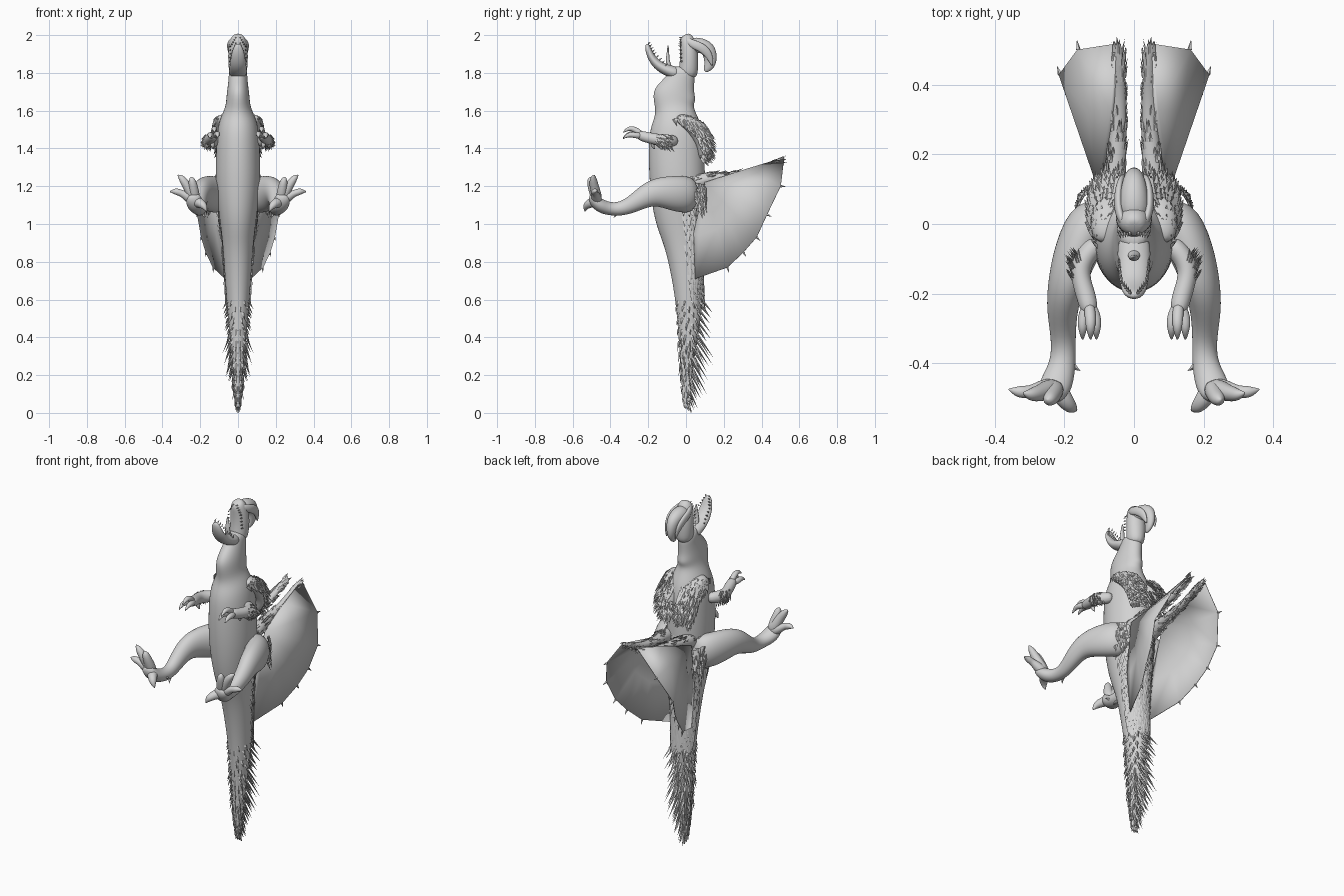
import bpy, math, random
from mathutils import Vector as V

random.seed(4)
if "Cube" in bpy.data.objects:
    bpy.data.objects.remove(bpy.data.objects["Cube"])

skin = bpy.data.materials.new("pale grey skin")
skin.use_nodes = True
grey = (0.65, 0.65, 0.65, 1)
skin.diffuse_color = grey
skin.node_tree.nodes["Principled BSDF"].inputs["Base Color"].default_value = grey


def make(name, verts, faces, mirror=False, smooth=True):
    mesh = bpy.data.meshes.new(name)
    mesh.from_pydata(verts, [], faces)
    mesh.materials.append(skin)
    ob = bpy.data.objects.new(name, mesh)
    bpy.context.collection.objects.link(ob)
    if mirror:
        ob.modifiers.new("Mirror", 'MIRROR').use_mirror_merge = False
    if smooth:
        mesh.shade_smooth()
        sub = ob.modifiers.new("Smooth", 'SUBSURF')
        sub.levels = sub.render_levels = 2
    return ob


def loft(name, stations, mirror=False, sides=12):
    """Skin elliptical rings (x, y, z, side radius, depth radius) along a path."""
    pts = [V(s[:3]) for s in stations]
    verts, faces = [], []
    for i, s in enumerate(stations):
        t = (pts[min(i + 1, len(pts) - 1)] - pts[max(i - 1, 0)]).normalized()
        ref = V((1, 0, 0)) if abs(t.x) < 0.85 else V((0, 1, 0))
        side = (ref - t * ref.dot(t)).normalized()
        up = t.cross(side)
        for k in range(sides):
            a = math.tau * k / sides
            verts.append(pts[i] + side * math.cos(a) * s[3] + up * math.sin(a) * s[-1])
    for i in range(len(pts) - 1):
        for k in range(sides):
            a, b = i * sides + k, i * sides + (k + 1) % sides
            faces.append((a, b, b + sides, a + sides))
    faces.append(tuple(reversed(range(sides))))
    faces.append(tuple(range(len(verts) - sides, len(verts))))
    return make(name, verts, faces, mirror)


def spikes(name, items, mirror=True, flat=0.4):
    """Flattened four-sided blades: (base, direction, length, width)."""
    verts, faces = [], []
    for base, d, length, w in items:
        base, d = V(base), V(d).normalized()
        side = d.cross(V((base.x, base.y, 0.01))).normalized()
        up = d.cross(side)
        n = len(verts)
        verts += [base + side * w, base + up * w * flat, base - side * w,
                  base - up * w * flat, base + d * length]
        faces += [(n + k, n + (k + 1) % 4, n + 4) for k in range(4)]
    return make(name, verts, faces, mirror, False)


def along(path, t):
    """Interpolate a list of tuples at t in 0..1."""
    f = t * (len(path) - 1)
    i = min(int(f), len(path) - 2)
    return [a + (b - a) * (f - i) for a, b in zip(path[i], path[i + 1])]


# Upright trunk, from the tail tip to the neck: height, centre y, half width, half depth
trunk = [(0.02, 0, .005, .006), (.1, 0, .016, .02), (.25, .005, .03, .036),
         (.4, .012, .045, .052), (.6, .02, .062, .076), (.8, -.002, .076, .09),
         (.92, -.015, .085, .11), (1.03, -.035, .1, .136), (1.2, -.045, .122, .15),
         (1.35, -.05, .12, .152), (1.5, -.052, .114, .146), (1.57, -.055, .092, .114),
         (1.62, -.062, .066, .1), (1.68, -.065, .062, .124), (1.73, -.04, .055, .09),
         (1.78, -.022, .05, .072), (1.83, -.005, .048, .058)]
loft("body_and_tail", [(0, y, z, rx, ry) for z, y, rx, ry in trunk], sides=16)


def skin_point(z, a):
    """Point on the trunk; angle 0 is the back, pi the belly."""
    for lo, hi in zip(trunk, trunk[1:]):
        if lo[0] <= z <= hi[0]:
            _, y, rx, ry = along([lo, hi], (z - lo[0]) / (hi[0] - lo[0]))
            return V((math.sin(a) * rx, y + math.cos(a) * ry, z))


# Head thrown back with open jaws
loft("skull", [(0, .005, 1.77, .046, .055), (0, .015, 1.83, .052, .052), (0, .018, 1.9, .056, .05),
               (0, .01, 1.96, .048, .046), (0, -.003, 1.99, .036, .036), (0, -.01, 2, .018, .018)])
loft("lower_jaw", [(0, -.03, 1.79, .048, .04), (0, -.09, 1.81, .05, .032),
                   (0, -.145, 1.835, .046, .028), (0, -.18, 1.875, .04, .022),
                   (0, -.2, 1.92, .032, .018), (0, -.207, 1.955, .014, .01)])
loft("tongue", [(0, -.07, 1.79, .022, .018), (0, -.1, 1.86, .018, .012),
                (0, -.095, 1.9, .013, .008), (0, -.095, 1.95, .003, .003)], sides=8)
loft("head_crest", [(0, .01, 1.935, .048, .05), (0, .07, 1.95, .044, .044),
                    (0, .118, 1.93, .036, .044), (0, .132, 1.88, .028, .038),
                    (0, .125, 1.835, .018, .03), (0, .1, 1.805, .008, .01)])
loft("brow_ridges", [(.026, -.005, 1.98, .01, .014), (.045, .03, 1.955, .014, .024),
                     (.046, .085, 1.935, .014, .028), (.036, .125, 1.895, .012, .024),
                     (.028, .14, 1.835, .003, .004)], True, 8)
teeth = []
for i in range(9):
    t = i / 8
    teeth.append((along([(.044, -.11, 1.84), (.036, -.17, 1.9), (.012, -.2, 1.955)], t),
                  (-.1, .7, .5), .017, .005))
    teeth.append((along([(.044, -.02, 1.86), (.04, -.026, 1.94), (.012, -.022, 1.985)], t),
                  (-.1, -.9, .2), .017, .005))
spikes("teeth", teeth, flat=1)

# Legs reaching forward, with four splayed clawed toes
loft("legs", [(.06, .02, 1.14, .05, .08), (.12, .015, 1.155, .082, .105), (.168, -.08, 1.165, .068, .096),
              (.197, -.18, 1.17, .055, .074), (.208, -.25, 1.125, .046, .054),
              (.203, -.33, 1.08, .036, .04), (.203, -.4, 1.078, .038, .036),
              (.222, -.455, 1.095, .05, .04), (.235, -.49, 1.13, .045, .032), (.245, -.495, 1.16, .03, .018)], True)
ankle = V((.225, -.465, 1.115))
for label, tip in (("outer", (.362, -.475, 1.17)), ("second", (.32, -.485, 1.26)),
                   ("third", (.25, -.505, 1.25)), ("inner", (.165, -.535, 1.065))):
    tip = V(tip)
    hump = V((0, -.012, .018))
    path = [ankle, ankle.lerp(tip, .4) + hump, ankle.lerp(tip, .68) + hump, ankle.lerp(tip, .85) + hump * .7, tip]
    loft(label + "_toes", [(*p, r, r) for p, r in zip(path, (.034, .028, .023, .014, .002))], True, 8)
spikes("heel_spurs", [((.19, -.36, 1.06), (-.3, -.5, -.6), .04, .012),
                      ((.175, -.41, 1.08), (-.5, -.3, .1), .025, .01)], flat=1)

# Short forearms emerging from the chest, with hooked fingers
arm = [(.1, -.05, 1.44, .028, .028), (.135, -.085, 1.44, .032, .034), (.155, -.125, 1.443, .032, .034),
       (.152, -.165, 1.45, .028, .03), (.135, -.215, 1.46, .03, .03), (.126, -.26, 1.475, .024, .024)]
loft("arms", arm, True)
for label, x, dz in (("outer", .148, -.015), ("middle", .125, .018), ("inner", .108, -.01)):
    loft(label + "_fingers", [(.13, -.225, 1.465, .018, .018), (x, -.27, 1.485 + dz, .018, .018),
                              (x, -.305, 1.49 + dz, .014, .014), (x, -.335, 1.465 + dz, .002, .002)], True, 8)
loft("thumbs", [(.138, -.17, 1.44, .016, .016), (.135, -.18, 1.415, .012, .012),
                (.13, -.165, 1.395, .002, .002)], True, 8)

# Wings: arm, fan membrane and rim spurs
wing_arm = [(.07, .02, 1.21, .045, .05), (.06, .11, 1.24, .038, .036), (.047, .22, 1.252, .027, .022),
            (.043, .35, 1.272, .022, .018), (.043, .46, 1.322, .018, .015), (.045, .525, 1.352, .008, .008)]
loft("wing_arms", wing_arm, True, 10)
hub = V((.1, .1, 1.22))
rim = [(.045, .32, 1.265), (.045, .52, 1.35), (.16, .502, 1.2), (.213, .43, 1.05), (.192, .375, .93),
       (.168, .305, .85), (.13, .22, .77), (.065, .05, .71), (.08, .04, .95)]
ring = len(rim)
verts = [hub] + [hub.lerp(V(p), .55) for p in rim] + [V(p) for p in rim]
faces = []
for i in range(1, ring):
    faces += [(0, i, i + 1), (i, i + ring, i + 1 + ring, i + 1)]
wing = make("wing_membranes", verts, faces, True, False)
wing.data.shade_smooth()
wing.modifiers.new("Thickness", 'SOLIDIFY').thickness = .004
spikes("wing_rim_spurs", [(p, V(p) - hub, .03, .007) for p in rim[2:-2]], flat=1)

# Tail quills: pointing down and out, longest on the back
quills = []
for row in range(19):
    z = .05 + row * .03
    for k in range(5):
        a = (k + .5 * (row % 2) + random.uniform(-.2, .2)) * math.pi / 5
        p = skin_point(z, a) * .96
        p.z = z
        back = max(0, math.cos(a))
        size = min(1, .35 + z * 2.2) * (1 if z < .42 else .6)
        quills.append((p, (p.x * 10, p.y * 5 + back * .35, -.95),
                       (.06 + .1 * back) * size * random.uniform(.75, 1.2), .01))
quills.append(((0, 0, .05), (0, 0, -1), .05, .008))
spikes("tail_quills", quills, flat=.7)

# Flat scale feathers down the back
scales = []
for row in range(26):
    z = .6 + row * .026
    for k in range(6):
        a = (k + .5 * (row % 2)) * .25 + random.uniform(-.06, .06)
        p = skin_point(z, a)
        scales.append((p, (p.x * 1.5, math.cos(a) * .12, -1), random.uniform(.04, .065), .016))
spikes("back_scales", scales, flat=.25)

# Shaggy shoulder mantle, sweeping from the shoulders down to the back
mantle = [(.078, -.055, 1.56, .035, .02), (.08, -.01, 1.55, .048, .038), (.072, .04, 1.515, .058, .048),
          (.066, .08, 1.46, .058, .045), (.06, .095, 1.4, .05, .034), (.05, .085, 1.34, .03, .02)]
loft("mantle", mantle, True)
shag = []
for i in range(260):
    x, y, z, rx, ry = along(mantle, random.uniform(0, 1))
    a = random.uniform(-1.1, 1.9)
    p = (max(.004, x + math.sin(a) * rx * .95), y + math.cos(a) * ry * .95, z + math.cos(a) * ry * .4)
    shag.append((p, (math.sin(a) * .25, math.cos(a) * .4 + .35, -.7), random.uniform(.035, .06), .014))
spikes("mantle_feathers", shag, flat=.35)

# Feathers on the forearm cuffs, hips and wing arms
tufts = []
for i in range(150):
    x, y, z, r, _ = along(wing_arm, random.uniform(.05, .92))
    a = random.uniform(0, math.tau)
    tufts.append(((x + math.cos(a) * r * .85, y, z + math.sin(a) * r * .75),
                  (math.cos(a) * .2, .9, .15 + math.sin(a) * .25), random.uniform(.025, .045), .009))
for i in range(50):
    x, y, z, r, _ = along(arm[1:4], random.random())
    a = random.uniform(-1.6, 1.4)
    tufts.append(((x + math.cos(a) * r * .85, y, z + math.sin(a) * r * .85),
                  (math.cos(a) * .4, .5, -.4 + math.sin(a) * .3), random.uniform(.03, .045), .01))
for i in range(40):
    a = random.uniform(.2, 1.3)
    p = (.11 + math.sin(a) * .055, .02 + math.cos(a) * .08, random.uniform(1.08, 1.22))
    tufts.append((p, (.15, .2, -.8), random.uniform(.03, .06), .013))
spikes("limb_feathers", tufts, flat=.35)
